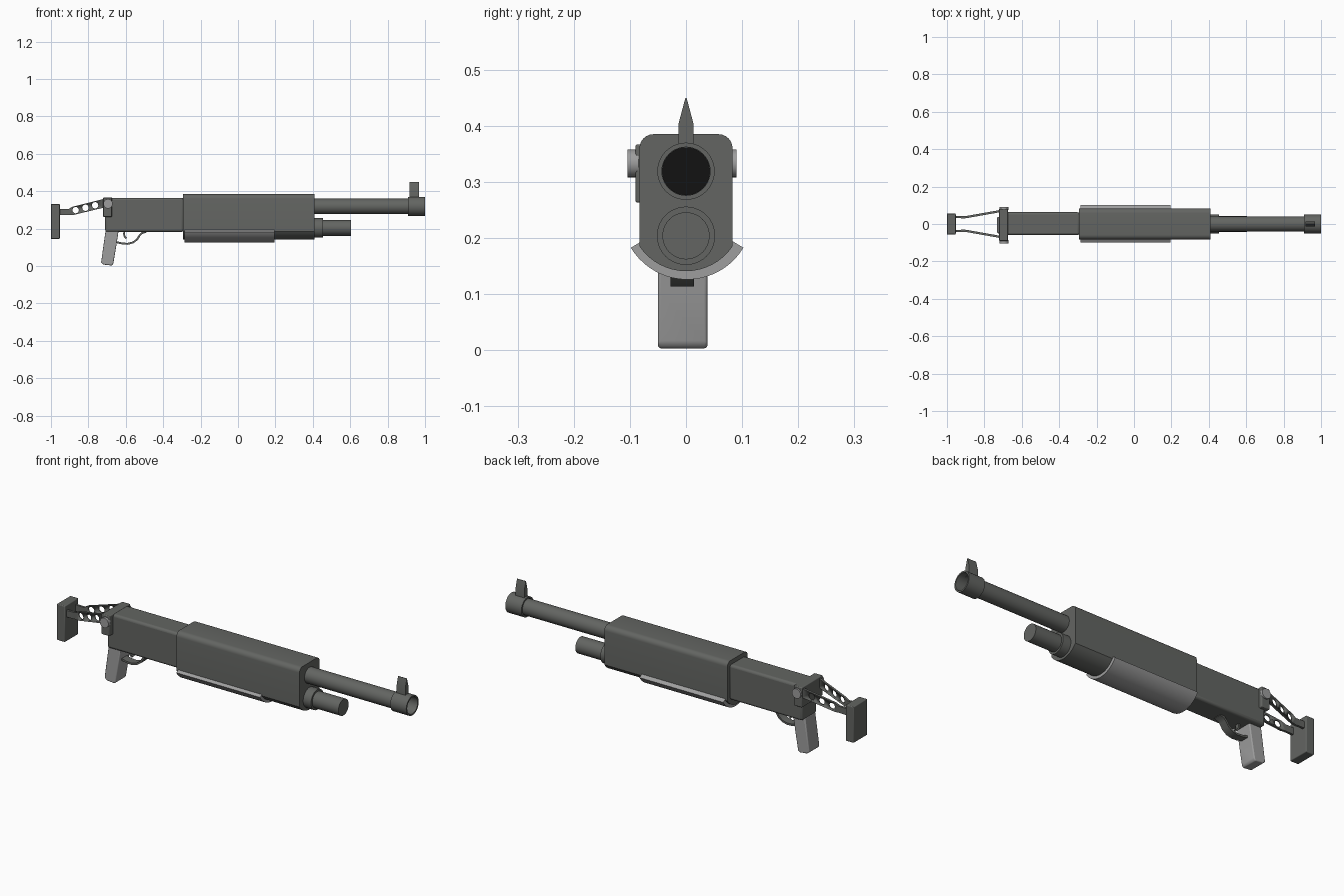
import bpy, bmesh, math
from mathutils import Matrix, Vector

cube = bpy.data.objects.get("Cube")
if cube:
    bpy.data.objects.remove(cube, do_unlink=True)


def material(name, rgb):
    m = bpy.data.materials.new(name)
    m.use_nodes = True
    m.diffuse_color = (*rgb, 1)
    bsdf = next(n for n in m.node_tree.nodes if n.type == 'BSDF_PRINCIPLED')
    bsdf.inputs["Base Color"].default_value = (*rgb, 1)
    return m


DARK = material("dark grey", (0.125, 0.13, 0.122))
LIGHT = material("light grey", (0.34, 0.34, 0.34))
BLACK = material("bore black", (0.006, 0.006, 0.006))


def finish(name, bm, mat, bevel=0):
    bmesh.ops.recalc_face_normals(bm, faces=bm.faces)
    me = bpy.data.meshes.new(name)
    bm.to_mesh(me)
    bm.free()
    ob = bpy.data.objects.new(name, me)
    bpy.context.collection.objects.link(ob)
    me.materials.append(mat)
    if bevel:
        mod = ob.modifiers.new("Bevel", 'BEVEL')
        mod.width, mod.segments = bevel, 3
        mod.limit_method = 'ANGLE'
    bpy.ops.object.select_all(action='DESELECT')
    ob.select_set(True)
    bpy.context.view_layer.objects.active = ob
    bpy.ops.object.shade_smooth_by_angle(angle=math.radians(35))
    return ob


def loft(name, rings, mat, bevel=0, closed=False):
    """Skin matching rings of points; cap the ends unless closed."""
    bm = bmesh.new()
    vs = [[bm.verts.new(p) for p in r] for r in rings]
    n = len(rings[0])
    pairs = list(zip(vs, vs[1:])) + ([(vs[-1], vs[0])] if closed else [])
    for a, b in pairs:
        for i in range(n):
            j = (i + 1) % n
            bm.faces.new((a[i], a[j], b[j], b[i]))
    if not closed:
        bm.faces.new(vs[0])
        bm.faces.new(vs[-1])
    return finish(name, bm, mat, bevel)


def along_x(name, yz, x0, x1, mat, bevel=0):
    return loft(name, [[(x, y, z) for y, z in yz] for x in (x0, x1)], mat, bevel)


def along_y(name, xz, y0, y1, mat, bevel=0):
    return loft(name, [[(x, y, z) for x, z in xz] for y in (y0, y1)], mat, bevel)


def box(name, lo, hi, mat, bevel=0):
    rect = [(lo[1], lo[2]), (hi[1], lo[2]), (hi[1], hi[2]), (lo[1], hi[2])]
    return along_x(name, rect, lo[0], hi[0], mat, bevel)


def arc(cy, cz, r, a0, a1, n):
    angles = [math.radians(a0 + (a1 - a0) * i / n) for i in range(n + 1)]
    return [(cy + r * math.cos(a), cz + r * math.sin(a)) for a in angles]


def lathe(name, z, profile, mat, closed=False, n=40):
    """Turn (x, radius) points about an axis along x at height z."""
    rings = [[(x, y, h) for y, h in arc(0, z, r, 0, 360 - 360 / n, n - 1)]
             for x, r in profile]
    return loft(name, rings, mat, closed=closed)


# Main housing with rounded top and bowed underside
bow = arc(0, 0.241, 0.1, -146, -34, 16)
section = bow + arc(0.058, 0.36, 0.025, 0, 90, 6) + arc(-0.058, 0.36, 0.025, 90, 180, 6)
along_x("housing", section, -0.295, 0.41, DARK)

# Receiver behind the housing
box("receiver", (-0.71, -0.059, 0.183), (-0.29, 0.063, 0.365), DARK, 0.012)

# Curved hand guard under the housing
guard = arc(0.002, 0.243, 0.117, -149, -31, 20) + arc(0.002, 0.243, 0.095, -31, -149, 20)
along_x("hand_guard", guard, -0.285, 0.195, LIGHT)

# Barrel, hollow muzzle ring and bore
BZ, MZ = 0.319, 0.204
lathe("barrel", BZ, [(0.40, 0.041), (0.92, 0.041)], DARK)
lathe("muzzle_ring", BZ, [(0.908, 0.043), (0.908, 0.051), (1, 0.051), (1, 0.043)], DARK, True)
lathe("bore", BZ, [(0.92, 0.0428), (0.925, 0.0428)], BLACK)

# Magazine tube with collar
lathe("magazine_tube", MZ, [(0.40, 0.042), (0.605, 0.042)], DARK)
lathe("magazine_collar", MZ, [(0.40, 0.052), (0.455, 0.052)], DARK)

# Front sight blade, pointed at the top
blade = [(-0.013, 0.36), (0.013, 0.36), (0.013, 0.405), (0.001, 0.45), (-0.001, 0.45), (-0.013, 0.405)]
along_x("front_sight", blade, 0.918, 0.968, DARK)

# Pistol grip
grip = [(-0.708, 0.19), (-0.638, 0.19), (-0.652, 0.1), (-0.667, 0.012), (-0.675, 0.003),
        (-0.72, 0.008), (-0.732, 0.019)]
along_y("pistol_grip", grip, -0.05, 0.038, LIGHT, 0.005)


def strip(name, path, width, thick):
    """Flat band following a path in the xz plane."""
    pts = [Vector(p) for p in path]
    rings = []
    for i, p in enumerate(pts):
        d = (pts[min(i + 1, len(pts) - 1)] - pts[max(i - 1, 0)]).normalized()
        off = Vector((-d.y, d.x)) * thick / 2
        a, b = p + off, p - off
        y0, y1 = -0.007 - width / 2, -0.007 + width / 2
        rings.append([(a.x, y0, a.y), (a.x, y1, a.y), (b.x, y1, b.y), (b.x, y0, b.y)])
    return loft(name, rings, DARK)


# Trigger guard and trigger
strip("trigger_guard", [(-0.65, 0.128), (-0.62, 0.121), (-0.59, 0.119), (-0.562, 0.126),
                        (-0.54, 0.142), (-0.525, 0.165), (-0.512, 0.177), (-0.49, 0.184)], 0.042, 0.01)
strip("trigger", [(-0.607, 0.19), (-0.61, 0.172), (-0.606, 0.158), (-0.596, 0.148)], 0.02, 0.009)

# Hinge bracket with pivot discs
box("hinge_bracket", (-0.721, -0.09, 0.263), (-0.674, 0.081, 0.367), DARK, 0.004)
pivot = arc(-0.695, 0.333, 0.025, 0, 345, 23)
along_y("right_pivot", pivot, -0.104, -0.085, LIGHT)
along_y("left_pivot", pivot, 0.076, 0.09, LIGHT)

# Folding stock arms, mirrored, with three round holes
stations = [(-0.96, 0.038, 0.272, 0.306), (-0.905, 0.036, 0.272, 0.306),
            (-0.885, 0.039, 0.272, 0.317), (-0.715, 0.069, 0.313, 0.36)]
T = 0.006
arms = loft("stock_arms", [[(x, y - T, lo), (x, y + T, lo), (x, y + T, hi), (x, y - T, hi)]
                           for x, y, lo, hi in stations], DARK)
arms.modifiers.new("Mirror", 'MIRROR').use_axis = (False, True, False)
bm = bmesh.new()
for x, z in ((-0.868, 0.299), (-0.816, 0.312), (-0.764, 0.325)):
    bmesh.ops.create_cone(bm, cap_ends=True, segments=20, radius1=0.017, radius2=0.017, depth=0.4,
                          matrix=Matrix.Translation((x, 0, z)) @ Matrix.Rotation(math.pi / 2, 4, 'X'))
cutter = finish("hole_cutter", bm, DARK)
cut = arms.modifiers.new("Holes", 'BOOLEAN')
cut.operation, cut.solver, cut.object = 'DIFFERENCE', 'EXACT', cutter
bpy.context.view_layer.objects.active = arms
for m in list(arms.modifiers):
    bpy.ops.object.modifier_apply(modifier=m.name)
bpy.data.objects.remove(cutter, do_unlink=True)

# Butt plate
box("butt_plate", (-1, -0.056, 0.145), (-0.953, 0.056, 0.332), DARK, 0.004)
